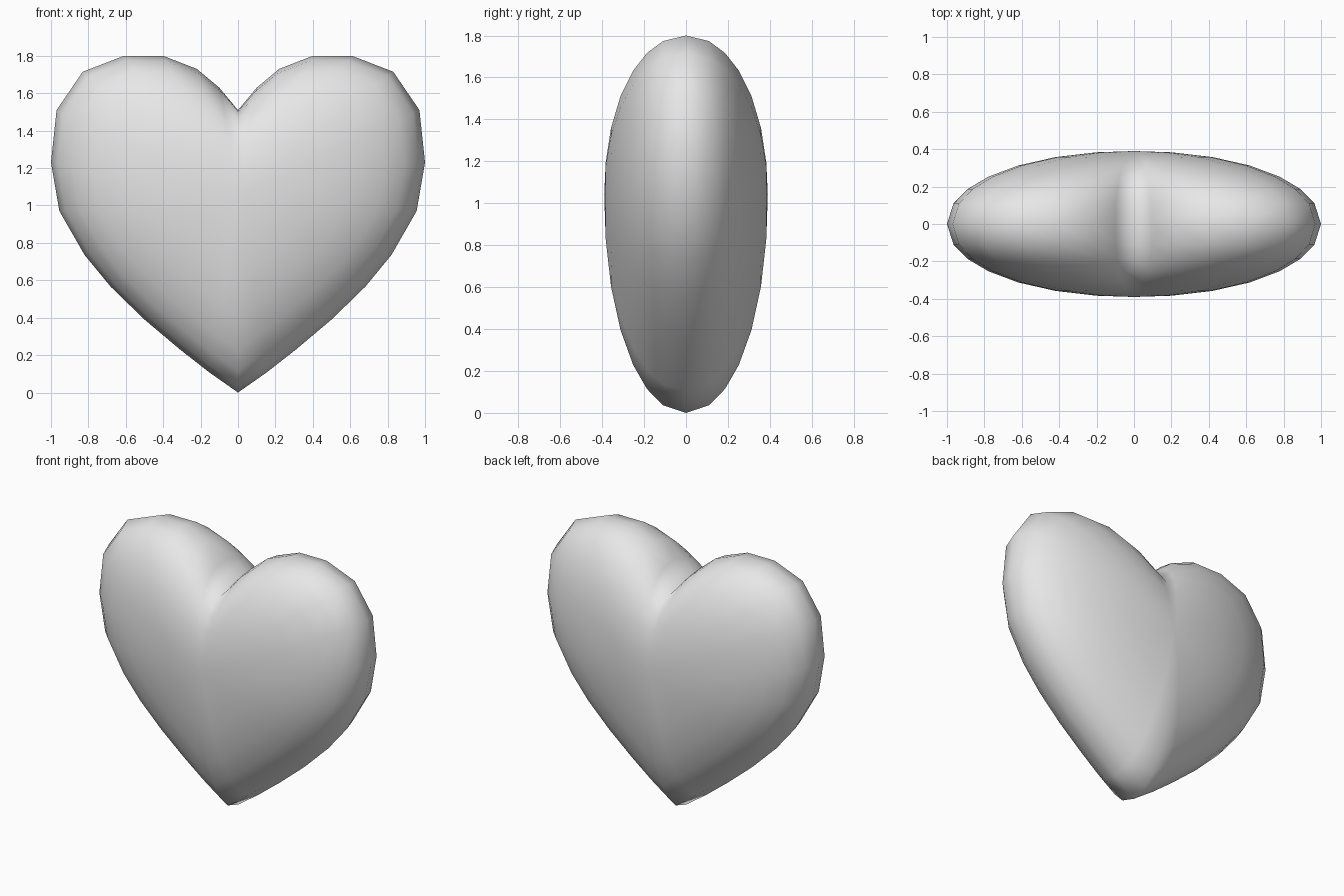
import bpy, bmesh

if "Cube" in bpy.data.objects:
    bpy.data.objects.remove(bpy.data.objects["Cube"])

# Right half of the heart outline (x, z), from top notch to bottom tip
HALF = [(0, 1.51), (.1, 1.63), (.22, 1.73), (.4, 1.8), (.61, 1.8), (.83, 1.715),
        (.97, 1.51), (1, 1.23), (.955, .97), (.82, .735), (.68, .565),
        (.5, .39), (.31, .23), (.15, .105), (0, 0)]
OUTLINE = HALF + [(-x, z) for x, z in HALF[-2:0:-1]]
N = len(OUTLINE)
CENTRE_Z, DEPTH, POWER = 1.04, .39, 2.08
SCALES = [.965, .89, .78, .62, .42, .2]
NOTCH_LIFT = {0: .30, 1: .15, N - 1: .15, 2: .04, N - 2: .04}


def ring(bm, s, side):
    """Outline shrunk towards the centre, with the notch fading inwards."""
    y = side * DEPTH * max(0, 1 - s ** POWER) ** (1 / POWER)
    verts = []
    for i, (x, z) in enumerate(OUTLINE):
        lift = NOTCH_LIFT.get(i, 0) * (1 - s)
        verts.append(bm.verts.new((x * s, y, CENTRE_Z + s * (z - CENTRE_Z + lift))))
    return verts


bm = bmesh.new()
rim = ring(bm, 1, 1)

# Puffed front and back halves sharing the rim
for side in (-1, 1):
    outer = rim
    for s in SCALES:
        inner = ring(bm, s, side)
        for i in range(N):
            j = (i + 1) % N
            bm.faces.new((outer[i], outer[j], inner[j], inner[i]))
        outer = inner
    pole = bm.verts.new((0, side * DEPTH, CENTRE_Z))
    for i in range(N):
        bm.faces.new((outer[i], outer[(i + 1) % N], pole))

bmesh.ops.recalc_face_normals(bm, faces=bm.faces)
for f in bm.faces:
    f.smooth = True

mesh = bpy.data.meshes.new("heart")
bm.to_mesh(mesh)
bm.free()
heart = bpy.data.objects.new("heart", mesh)
bpy.context.collection.objects.link(heart)

# Plain light grey
grey = bpy.data.materials.new("light grey")
grey.diffuse_color = (.8, .8, .8, 1)
grey.use_nodes = True
grey.node_tree.nodes["Principled BSDF"].inputs["Base Color"].default_value = grey.diffuse_color
mesh.materials.append(grey)
